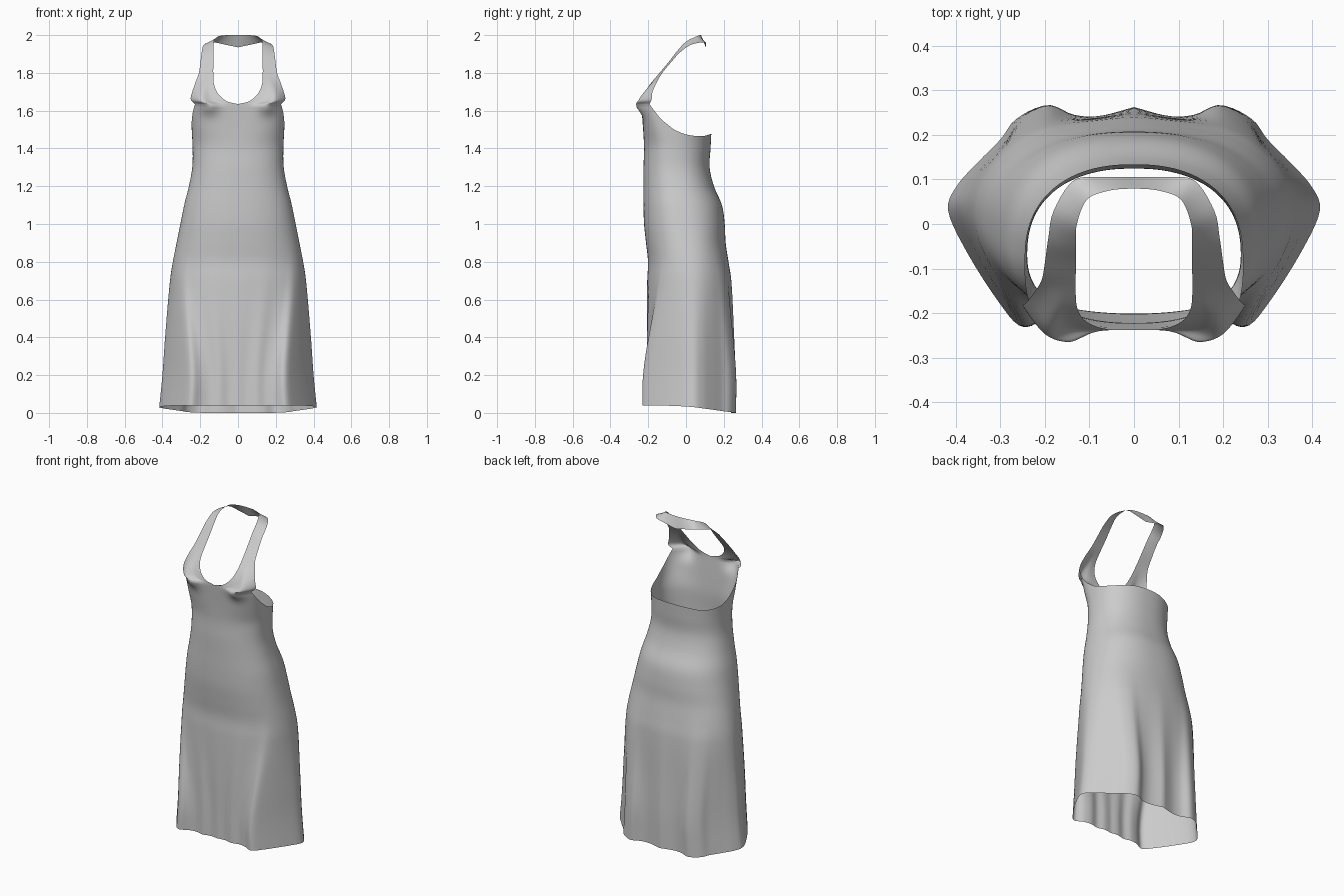
import bpy, bmesh, math
from mathutils import Vector

cube = bpy.data.objects.get("Cube")
if cube:
    bpy.data.objects.remove(cube)


def curve(points, u):
    """Smooth interpolation through rows of (key, values...)."""
    u = min(max(u, points[0][0]), points[-1][0])
    i = 0
    while i < len(points) - 2 and u > points[i + 1][0]:
        i += 1

    def slope(k, c):
        a, b = points[max(k - 1, 0)], points[min(k + 1, len(points) - 1)]
        return (b[c] - a[c]) / (b[0] - a[0])

    p, q = points[i], points[i + 1]
    h = q[0] - p[0]
    s = (u - p[0]) / h
    out = []
    for c in range(1, len(p)):
        m, n = slope(i, c) * h, slope(i + 1, c) * h
        d = q[c] - p[c]
        out.append(p[c] + s * m + s * s * (3 * d - 2 * m - n) + s ** 3 * (m + n - 2 * d))
    return out


def ramp(a, b, v):
    s = min(max((v - a) / (b - a), 0), 1)
    return s * s * (3 - 2 * s)


# Body sizes by height: half width, front, back
SIZES = [(0, .42, -.23, .26), (.2, .4, -.23, .262), (.4, .386, -.225, .255),
         (.7, .36, -.21, .24), (.8, .345, -.203, .225), (.9, .325, -.212, .21),
         (1, .305, -.222, .205), (1.1, .285, -.225, .19), (1.2, .26, -.225, .148),
         (1.3, .242, -.225, .125), (1.4, .24, -.222, .13), (1.5, .245, -.227, .135),
         (1.64, .25, -.238, .14)]
# Half outline of the folded hem, front to back
HEM = [(0, -.205), (.05, -.2), (.1, -.21), (.15, -.2), (.2, -.208), (.255, -.23),
       (.31, -.17), (.38, -.06), (.42, .03), (.4, .085), (.35, .14), (.3, .19),
       (.265, .235), (.2, .265), (.14, .243), (.08, .24), (0, .26)]
HEM = [(i / (len(HEM) - 1), x, y) for i, (x, y) in enumerate(HEM)]
# Armhole edge: depth, height
ARMHOLE = [(-.185, 1.635), (-.165, 1.6), (-.13, 1.55), (-.08, 1.51), (0, 1.475),
           (.09, 1.465), (.14, 1.478)]
# Strap edges: inner and outer points going up and round the neck
INNER = [(0, -.238, 1.635), (.06, -.236, 1.65), (.105, -.22, 1.69), (.127, -.19, 1.74),
         (.131, -.14, 1.8), (.13, -.09, 1.86), (.13, -.045, 1.918), (.128, 0, 1.965),
         (.105, .055, 1.993), (.055, .075, 2), (0, .08, 2)]
OUTER = [(.24, -.178, 1.635), (.25, -.182, 1.66), (.242, -.177, 1.7), (.225, -.155, 1.75),
         (.207, -.125, 1.8), (.199, -.08, 1.855), (.192, -.03, 1.91), (.18, .03, 1.95),
         (.135, .098, 1.962), (.07, .105, 1.95), (0, .105, 1.935)]


def ring(t, z):
    """Point on the body; t runs from centre front (0) to centre back (1)."""
    half, front, back = curve(SIZES, z)
    mid = .03 - .1 * ramp(.6, 1.4, z)
    power = 2.3 + 1.3 * ramp(1.4, 1.63, z)
    c, s = math.cos(t * math.pi), max(math.sin(t * math.pi), 0)
    if c < 0:
        power = 2.3
    depth = mid - front if c > 0 else back - mid
    x = half * s ** (2 / power)
    y = mid - math.copysign(depth * abs(c) ** (2 / power), c)
    # Skirt folds fade out towards the hips
    hx, hy = curve(HEM, t)
    hx *= half / .42
    hy = mid + (hy - .03) * depth / (.26 if c > 0 else .23)
    f = 1 - ramp(.1, .95, z)
    x, y = x + (hx - x) * f, y + (hy - y) * f
    # Bust
    if c > 0:
        y -= .036 * math.exp(-((x - .155) / .05) ** 2 - ((z - 1.63) / .045) ** 2)
    return Vector((0 if t in (0, 1) else x, y, z))


COLS, ROWS, STRAP_ROWS = 72, 80, 50
bm = bmesh.new()


def skin(grid):
    for low, high in zip(grid, grid[1:]):
        for j in range(len(high) - 1):
            bm.faces.new((low[j], low[j + 1], high[j + 1], high[j]))


# Skirt and bodice
grid = [[] for _ in range(ROWS + 1)]
shoulder = 0
for j in range(COLS + 1):
    t = j / COLS
    depth = ring(t, 1.58).y
    top = curve(ARMHOLE, depth)[0]
    if depth < -.185:
        shoulder = j
    hem = .04 * (1 - ramp(.35, .85, t))
    for i in range(ROWS + 1):
        grid[i].append(bm.verts.new(ring(t, hem + (top - hem) * i / ROWS)))
skin(grid)

# Halter strap growing out of the front bodice
base = [v.co.copy() for v in grid[-1][:shoulder + 1]]
strap = [grid[-1][:shoulder + 1]]
OUTER[0] = tuple(base[-1])
INNER[0] = tuple(base[0])
inner = [(i, *p) for i, p in enumerate(INNER)]
outer = [(i, *p) for i, p in enumerate(OUTER)]
for i in range(1, STRAP_ROWS + 1):
    u = i / STRAP_ROWS * (len(INNER) - 1)
    a, b = Vector(curve(inner, u)), Vector(curve(outer, u))
    fade = 1 - ramp(0, 4, u)
    row = []
    for j in range(shoulder + 1):
        w = j / shoulder
        bulge = (base[j] - base[0].lerp(base[-1], w)) * fade
        row.append(bm.verts.new(a.lerp(b, w) + bulge))
    strap.append(row)
skin(strap)

mesh = bpy.data.meshes.new("halter_dress")
bm.to_mesh(mesh)
bm.free()
dress = bpy.data.objects.new("halter_dress", mesh)
bpy.context.collection.objects.link(dress)
mirror = dress.modifiers.new("mirror", 'MIRROR')
mirror.merge_threshold = .001
mesh.shade_smooth()

# Plain grey cloth
cloth = bpy.data.materials.new("grey_cloth")
cloth.use_nodes = True
colour = (.6, .6, .6, 1)
cloth.diffuse_color = colour
cloth.node_tree.nodes["Principled BSDF"].inputs["Base Color"].default_value = colour
mesh.materials.append(cloth)
